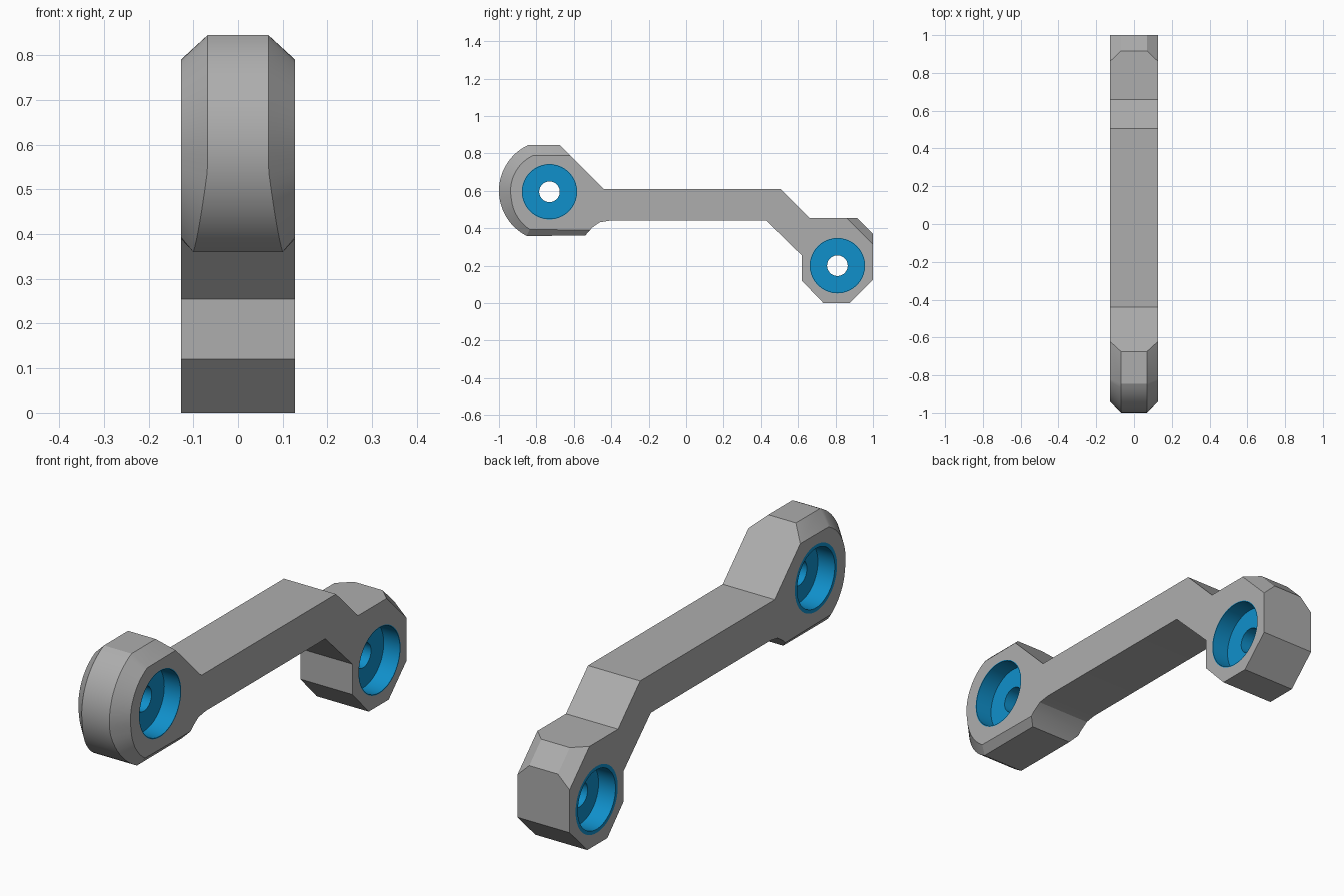
import bpy, bmesh, math

cube = bpy.data.objects.get("Cube")
if cube:
    bpy.data.objects.remove(cube, do_unlink=True)

HALF = 0.128             # half width of the arm
FRONT = (-0.73, 0.595)   # bore centres (y, z)
REAR = (0.81, 0.2)
BORE = 0.148


def material(name, rgb):
    m = bpy.data.materials.new(name)
    m.use_nodes = True
    m.diffuse_color = (*rgb, 1)
    m.node_tree.nodes["Principled BSDF"].inputs["Base Color"].default_value = (*rgb, 1)
    return m


grey = material("grey", (0.42, 0.42, 0.42))
blue = material("blue", (0.005, 0.28, 0.6))


def finish(name, bm, mat):
    bmesh.ops.remove_doubles(bm, verts=bm.verts, dist=0.0005)
    bmesh.ops.recalc_face_normals(bm, faces=bm.faces)
    mesh = bpy.data.meshes.new(name)
    bm.to_mesh(mesh)
    bm.free()
    mesh.materials.append(mat)
    obj = bpy.data.objects.new(name, mesh)
    bpy.context.collection.objects.link(obj)
    return obj


def smooth(obj, degrees):
    bpy.ops.object.select_all(action='DESELECT')
    obj.select_set(True)
    bpy.context.view_layer.objects.active = obj
    bpy.ops.object.shade_smooth_by_angle(angle=math.radians(degrees))


def lathe(name, profile, centre, mat, steps=64):
    """Revolve a closed (radius, x) profile around an x axis."""
    bm = bmesh.new()
    rings = []
    for i in range(steps):
        a = math.tau * i / steps
        rings.append([bm.verts.new((x, centre[0] + r * math.cos(a), centre[1] + r * math.sin(a)))
                      for r, x in profile])
    n = len(profile)
    for i in range(steps):
        p, q = rings[i], rings[(i + 1) % steps]
        for j in range(n):
            k = (j + 1) % n
            bm.faces.new((p[j], p[k], q[k], q[j]))
    return finish(name, bm, mat)


# Outline entries: (mid y, z), (side y, z), x where the chamfer starts
outline = []


def plain(*points):
    outline.extend((p, p, HALF) for p in points)


# Rounded front end with a chamfered rim
STEPS = 24
for i in range(STEPS + 1):
    t = i / STEPS
    a = math.radians(115 + 128 * t)
    blend = max(0, (t - 0.6) / 0.4)
    r = 0.208 + 0.024 * blend
    c, s = math.cos(a), math.sin(a)
    outline.append(((FRONT[0] + 0.27 * c, 0.6 + 0.27 * s),
                    (FRONT[0] + r * c, 0.6 + r * s), 0.068 + 0.032 * blend))
# Underside: flat pad, fillet, straight beam, rear drop
outline.append(((-0.54, 0.36), (-0.515, 0.39), 0.1))
plain((-0.5, 0.405), (-0.46, 0.432), (-0.41, 0.44), (0.43, 0.44),
      (0.62, 0.255), (0.62, 0.12), (0.735, 0), (0.875, 0), (1, 0.125))
# Rear slanted face with chamfered edges
outline.append(((1, 0.37), (1, 0.315), 0.07))
outline.append(((0.915, 0.455), (0.86, 0.455), 0.07))
# Top of the beam back to the front end
plain((0.66, 0.455), (0.505, 0.61), (-0.44, 0.61))
outline.append(((-0.675, 0.845), (-0.62, 0.79), 0.068))

bm = bmesh.new()
rings = [[bm.verts.new((-HALF, *s)) for m, s, b in outline],
         [bm.verts.new((-b, *m)) for m, s, b in outline],
         [bm.verts.new((b, *m)) for m, s, b in outline],
         [bm.verts.new((HALF, *s)) for m, s, b in outline]]
for p, q in zip(rings, rings[1:]):
    for j in range(len(p)):
        k = (j + 1) % len(p)
        bm.faces.new((p[j], p[k], q[k], q[j]))
bm.faces.new(rings[0])
bm.faces.new(rings[-1])
arm = finish("arm_body", bm, grey)

# Bores through both ends
for centre in (FRONT, REAR):
    bpy.ops.mesh.primitive_cylinder_add(vertices=64, radius=BORE, depth=1,
                                        location=(0, *centre), rotation=(0, math.pi / 2, 0))
    cutter = bpy.context.object
    cutter.name = "bore_cutter"
    cutter.hide_render = True
    mod = arm.modifiers.new("bore", 'BOOLEAN')
    mod.operation = 'DIFFERENCE'
    mod.solver = 'EXACT'
    mod.object = cutter
    bpy.context.view_layer.objects.active = arm
    bpy.ops.object.modifier_apply(modifier=mod.name)
    bpy.data.objects.remove(cutter, do_unlink=True)
smooth(arm, 20)

# Blue bushings: pocket on each side, small through hole in the web
bushing = [(BORE, HALF), (0.144, HALF), (0.144, 0.048), (0.055, 0.048),
           (0.055, -0.045), (0.132, -0.045), (0.132, -HALF), (BORE, -HALF)]
for name, centre in (("front_bushing", FRONT), ("rear_bushing", REAR)):
    smooth(lathe(name, bushing, centre, blue), 30)
